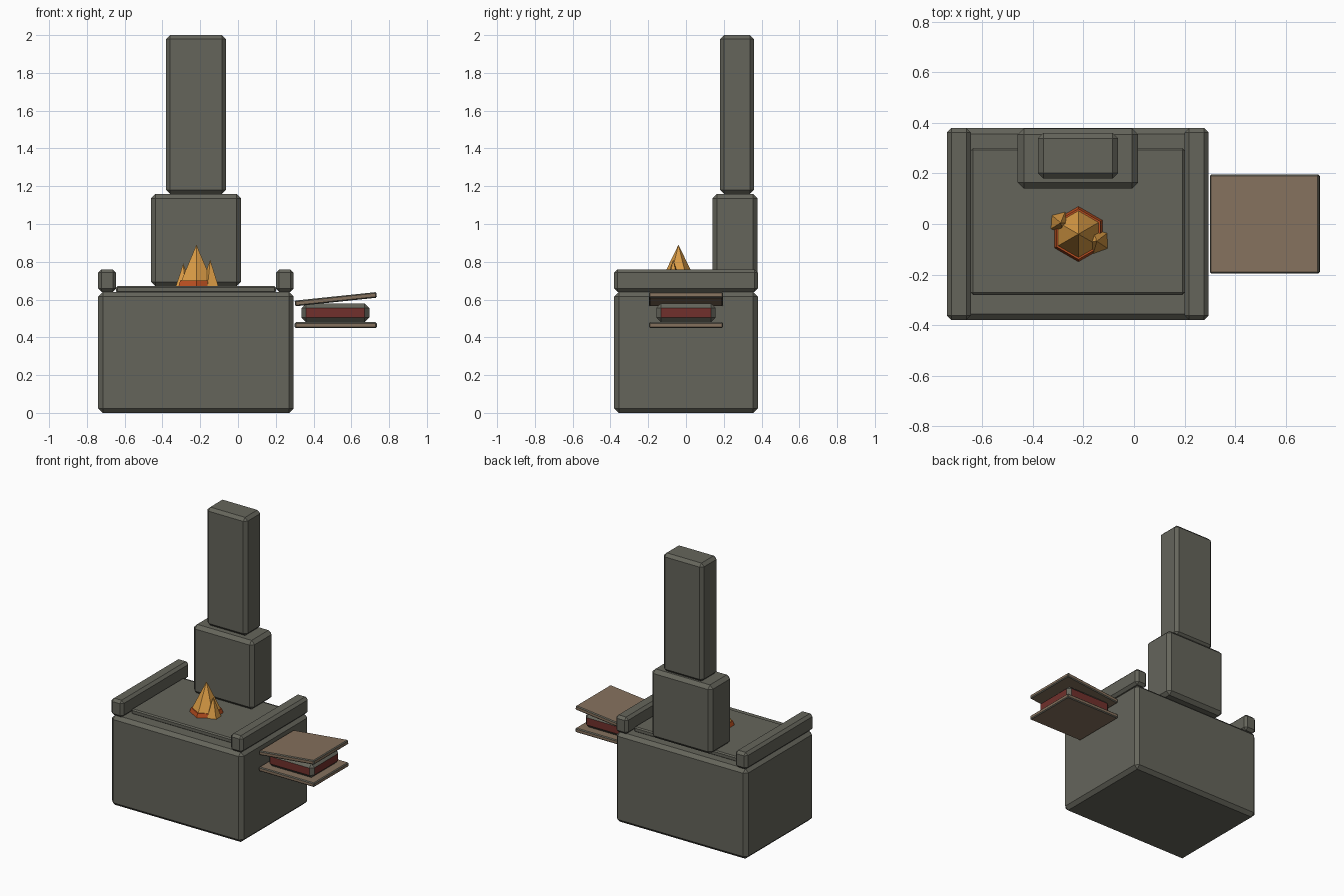
import bpy
from math import radians
from mathutils import Vector

cube = bpy.data.objects.get("Cube")
if cube:
    bpy.data.objects.remove(cube, do_unlink=True)


def material(name, rgb):
    m = bpy.data.materials.new(name)
    m.use_nodes = True
    m.diffuse_color = (*rgb, 1)
    m.node_tree.nodes["Principled BSDF"].inputs["Base Color"].default_value = (*rgb, 1)
    return m


stone = material("stone grey", (0.13, 0.13, 0.105))
wood = material("board brown", (0.235, 0.165, 0.11))
leather = material("leather red", (0.165, 0.03, 0.025))
ember = material("ember orange", (0.5, 0.08, 0.015))
flame = material("flame yellow", (0.7, 0.33, 0.06))


def box(name, low, high, bevel, mat=stone, tilt=0):
    """Bevelled box between two corners; its chamfers are always stone grey."""
    low, high = Vector(low), Vector(high)
    bpy.ops.mesh.primitive_cube_add(size=1, location=(low + high) / 2)
    ob = bpy.context.object
    ob.name = name
    for v in ob.data.vertices:
        v.co *= high - low
    ob.rotation_euler.y = radians(tilt)
    ob.data.materials.append(mat)
    ob.data.materials.append(stone)
    mod = ob.modifiers.new("chamfer", "BEVEL")
    mod.width = bevel
    mod.segments = 1
    mod.material = 1
    return ob


def cone(name, x, y, z, r, top, sides, mat, r_top=0, turn=0):
    bpy.ops.mesh.primitive_cone_add(vertices=sides, radius1=r, radius2=r_top, depth=top - z,
                                    location=(x, y, (z + top) / 2), rotation=(0, 0, radians(turn)))
    ob = bpy.context.object
    ob.name = name
    ob.data.materials.append(mat)
    return ob


# Masonry hearth
box("hearth_base", (-0.74, -0.38, 0), (0.295, 0.38, 0.64), 0.024)
box("fire_bed", (-0.645, -0.28, 0.635), (0.2, 0.3, 0.672), 0.008)
for side, x in (("right", -0.74), ("left", 0.2)):
    box(side + "_rail", (x, -0.38, 0.64), (x + 0.095, 0.38, 0.76), 0.018)

# Hood and chimney
box("hood", (-0.46, 0.14, 0.67), (0.016, 0.378, 1.16), 0.024)
box("chimney", (-0.38, 0.18, 1.16), (-0.064, 0.36, 2.0), 0.021)

# Fire: ember bed with one large and two small flames
cone("embers", -0.22, -0.04, 0.67, 0.11, 0.7, 6, ember, r_top=0.1)
cone("main_flame", -0.22, -0.04, 0.69, 0.097, 0.89, 6, flame)
cone("left_flame", -0.147, -0.068, 0.67, 0.052, 0.81, 5, flame, turn=20)
cone("right_flame", -0.29, 0.005, 0.67, 0.046, 0.79, 5, flame, turn=50)

# Bellows on the hearth's left side
box("bellows_lower_board", (0.3, -0.196, 0.45), (0.735, 0.196, 0.48), 0.006, wood)
box("bellows_bag", (0.337, -0.157, 0.48), (0.695, 0.157, 0.58), 0.024, leather)
box("bellows_upper_board", (0.3, -0.196, 0.587), (0.735, 0.196, 0.617), 0.006, wood, tilt=-6)
